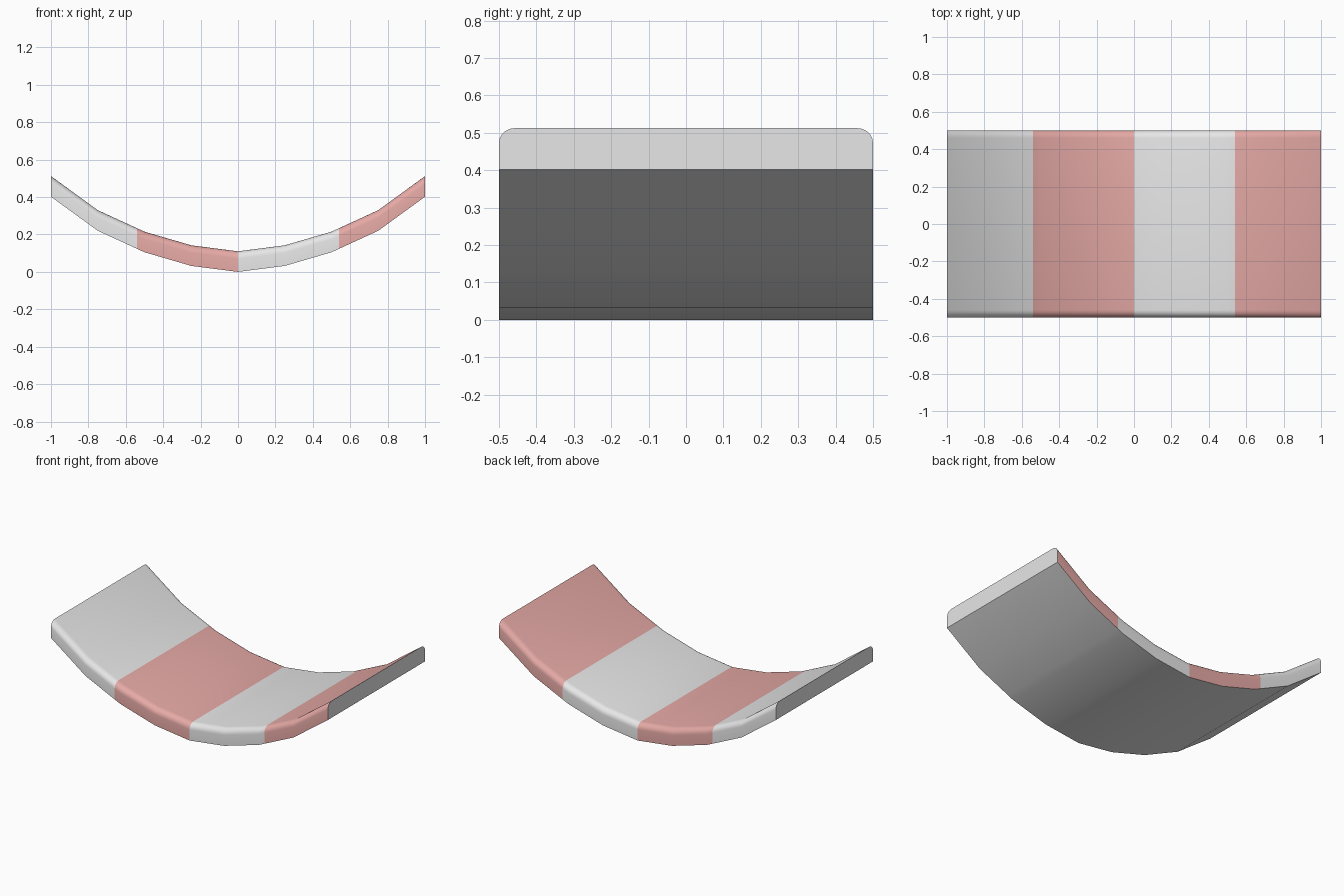
import bpy, bmesh, math

cube = bpy.data.objects.get("Cube")
if cube:
    bpy.data.objects.remove(cube, do_unlink=True)


def make_material(name, rgb):
    mat = bpy.data.materials.new(name)
    mat.use_nodes = True
    mat.diffuse_color = (*rgb, 1)
    bsdf = next(n for n in mat.node_tree.nodes if n.type == 'BSDF_PRINCIPLED')
    bsdf.inputs["Base Color"].default_value = (*rgb, 1)
    return mat


grey = make_material("light_grey", (0.8, 0.8, 0.8))
red = make_material("pale_red", (0.79, 0.4, 0.38))

# Sagging underside: distance from the middle -> height
curve = [(0, 0), (0.25, 0.032), (0.5, 0.105), (0.75, 0.22), (1, 0.402)]
THICK, HALF_WIDTH, RADIUS, STEPS = 0.11, 0.5, 0.04, 5
STRIPE = 0.54


def underside(x):
    x = abs(x)
    for (x0, z0), (x1, z1) in zip(curve, curve[1:]):
        if x <= x1:
            return z0 + (z1 - z0) * (x - x0) / (x1 - x0)


# Cross-section with rounded upper corners
section = [(-HALF_WIDTH, 0), (HALF_WIDTH, 0)]
for side in (1, -1):
    arc = []
    for i in range(STEPS + 1):
        a = math.pi / 2 * i / STEPS
        arc.append((side * (HALF_WIDTH - RADIUS + RADIUS * math.cos(a)),
                    THICK - RADIUS + RADIUS * math.sin(a)))
    section += arc if side > 0 else arc[::-1]

# Sweep the section along the curve, with extra rings at the stripe borders
distances = [p[0] for p in curve] + [STRIPE]
stations = sorted({s * d for d in distances for s in (-1, 1)})
bm = bmesh.new()
rings = [[bm.verts.new((x, y, z + underside(x))) for y, z in section]
         for x in stations]
count = len(section)
for a, b in zip(rings, rings[1:]):
    for i in range(count):
        j = (i + 1) % count
        bm.faces.new((a[i], a[j], b[j], b[i]))
bm.faces.new(rings[0])
bm.faces.new(rings[-1])
bmesh.ops.recalc_face_normals(bm, faces=bm.faces[:])

# Red stripes everywhere except the underside and the end caps
for face in bm.faces:
    x = face.calc_center_median().x
    striped = face.normal.z > -0.3 and abs(x) < 0.999
    face.material_index = int(striped and (-STRIPE < x < 0 or x > STRIPE))

mesh = bpy.data.meshes.new("curved_striped_slab")
bm.to_mesh(mesh)
bm.free()
mesh.materials.append(grey)
mesh.materials.append(red)
slab = bpy.data.objects.new("curved_striped_slab", mesh)
bpy.context.collection.objects.link(slab)

# Smooth bend and rounded edges, crisp caps and lower edges
bpy.ops.object.select_all(action='DESELECT')
slab.select_set(True)
bpy.context.view_layer.objects.active = slab
bpy.ops.object.shade_smooth_by_angle(angle=math.radians(35))
